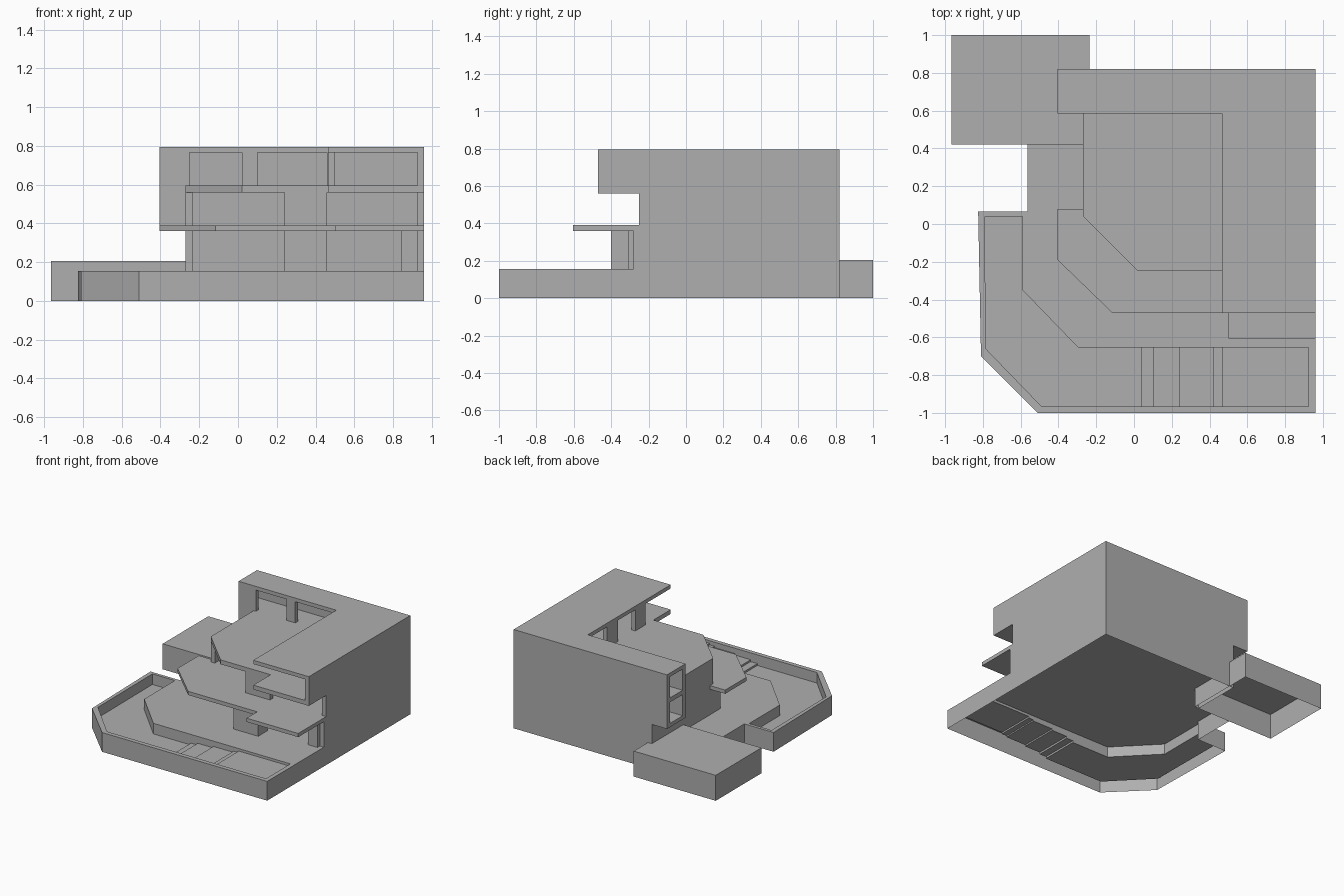
import bpy, bmesh

if "Cube" in bpy.data.objects:
    bpy.data.objects.remove(bpy.data.objects["Cube"])

mat = bpy.data.materials.new("plain_grey")
mat.diffuse_color = (0.43, 0.43, 0.43, 1)
mat.use_nodes = True
mat.node_tree.nodes["Principled BSDF"].inputs["Base Color"].default_value = mat.diffuse_color


def finish(name, bm):
    me = bpy.data.meshes.new(name)
    bm.to_mesh(me)
    bm.free()
    me.materials.append(mat)
    ob = bpy.data.objects.new(name, me)
    bpy.context.collection.objects.link(ob)


def sheet(bm, pts, z, flip=False):
    f = bm.faces.new([bm.verts.new((x, y, z)) for x, y in (pts[::-1] if flip else pts)])
    return f


def strip(bm, path, z0, z1):
    """Vertical wall along a path, facing to the right of travel."""
    for (ax, ay), (bx, by) in zip(path, path[1:]):
        bm.faces.new([bm.verts.new(c) for c in
                      ((ax, ay, z0), (bx, by, z0), (bx, by, z1), (ax, ay, z1))])


def prism(name, pts, z0, z1, bottom=True):
    """Counter-clockwise outline raised from z0 to z1."""
    bm = bmesh.new()
    sheet(bm, pts, z1)
    if bottom:
        sheet(bm, pts, z0, True)
    strip(bm, pts + pts[:1], z0, z1)
    bmesh.ops.remove_doubles(bm, verts=bm.verts, dist=1e-5)
    finish(name, bm)


def box(name, x0, x1, y0, y1, z0, z1, bottom=True):
    prism(name, [(x0, y0), (x1, y0), (x1, y1), (x0, y1)], z0, z1, bottom)


G, M0, M1, T0, T1, R0, R1 = 0.155, 0.36, 0.39, 0.56, 0.595, 0.765, 0.795
L, R, B = -0.27, 0.96, 0.82

# Ground terrace: open-bottomed shell with parapet rim and sunken basin
bm = bmesh.new()
outer = [(L, 0.42), (-0.565, 0.42), (-0.565, 0.065), (-0.825, 0.065), (-0.81, -0.7),
         (-0.51, -1), (R, -1), (R, B), (L, B), (L, 0.42)]
strip(bm, outer, 0, G)
sheet(bm, [(-0.565, 0.42), (-0.565, 0.04), (-0.59, 0.04), (-0.59, -0.35), (-0.295, -0.655),
           (0.925, -0.655), (R, -0.655), (R, B), (L, B), (L, 0.42)], G)
sheet(bm, [(-0.565, 0.065), (-0.825, 0.065), (-0.81, -0.7), (-0.51, -1), (R, -1),
           (R, -0.655), (0.925, -0.655), (0.925, -0.965), (-0.49, -0.965),
           (-0.785, -0.66), (-0.79, 0.04), (-0.565, 0.04)], G)
finish("ground_terrace", bm)

# Basin floor climbing in shallow steps to the right
bm = bmesh.new()
steps = [0.04, 0.10, 0.24, 0.42, 0.465, 0.925]
levels = [0.07, 0.085, 0.10, 0.112, 0.122, 0.135]
west = [(0.04, -0.655), (-0.295, -0.655), (-0.59, -0.35), (-0.59, 0.04),
        (-0.79, 0.04), (-0.785, -0.66), (-0.49, -0.965), (0.04, -0.965)]
sheet(bm, west, levels[0])
strip(bm, west[::-1], levels[0], G)
for i in range(5):
    a, b, z = steps[i], steps[i + 1], levels[i + 1]
    sheet(bm, [(a, -0.965), (b, -0.965), (b, -0.655), (a, -0.655)], z)
    strip(bm, [(a, -0.655), (a, -0.965)], levels[i], z)
    strip(bm, [(b, -0.965), (a, -0.965)], z, G)
    strip(bm, [(a, -0.655), (b, -0.655)], z, G)
strip(bm, [(0.925, -0.655), (0.925, -0.965)], levels[-1], G)
finish("basin", bm)

# Low annex at the back left
box("back_annex", -0.965, -0.235, 0.42, 1.0, 0, 0.205, bottom=False)

# Floor slabs and roof
prism("middle_slab", [(L, B), (L, 0.08), (-0.405, 0.08), (-0.405, -0.19), (-0.115, -0.47),
                      (0.5, -0.47), (0.5, -0.605), (R, -0.605), (R, B)], M0, M1)
prism("upper_slab", [(-0.405, B), (-0.405, 0.585), (L, 0.585), (L, 0.04), (0.02, -0.25),
                     (0.465, -0.25), (0.465, -0.47), (R, -0.47), (R, B)], T0, T1)
prism("roof", [(-0.405, B), (-0.405, 0.585), (0.465, 0.585), (0.465, -0.47),
               (R, -0.47), (R, B)], R0, R1)
box("side_loggia_floor", -0.405, L, 0.585, B, M0, M1)

# Outer walls of each storey
for name, z0, z1, left, front_l, front_r in (
        ("ground", G, M0, L, -0.05, -0.28),
        ("middle", M1, T0, -0.405, 0.04, -0.25),
        ("top", T1, R0, -0.405, None, -0.47)):
    box(name + "_back_wall", left, R, 0.785, B, z0, z1)
    box(name + "_right_wall", 0.925, R, front_r, 0.785, z0, z1)
    if front_l is not None:
        box(name + "_left_wall", L, -0.235, front_l, 0.785, z0, z1)

# Ground floor piers
box("pier_face", 0.24, 0.46, -0.40, -0.365, G, M0)
box("pier_return", 0.42, 0.46, -0.365, -0.28, G, M0)
box("right_pier", 0.84, 0.925, -0.31, -0.28, G, M0)

# Middle floor pier and side loggia front
box("middle_pier", 0.24, 0.46, -0.25, -0.215, M1, T0)
box("middle_loggia_wall", -0.405, L, 0.585, 0.62, M1, T0)

# Top floor piers facing the roof terrace
for i, (a, b) in enumerate(((-0.405, -0.25), (0.02, 0.10), (0.46, 0.50))):
    box(f"top_front_pier_{i}", a, b, 0.585, 0.62, T1, R0)
for i, (a, b) in enumerate(((-0.15, -0.02), (0.20, 0.34))):
    box(f"top_side_pier_{i}", 0.465, 0.50, a, b, T1, R0)
